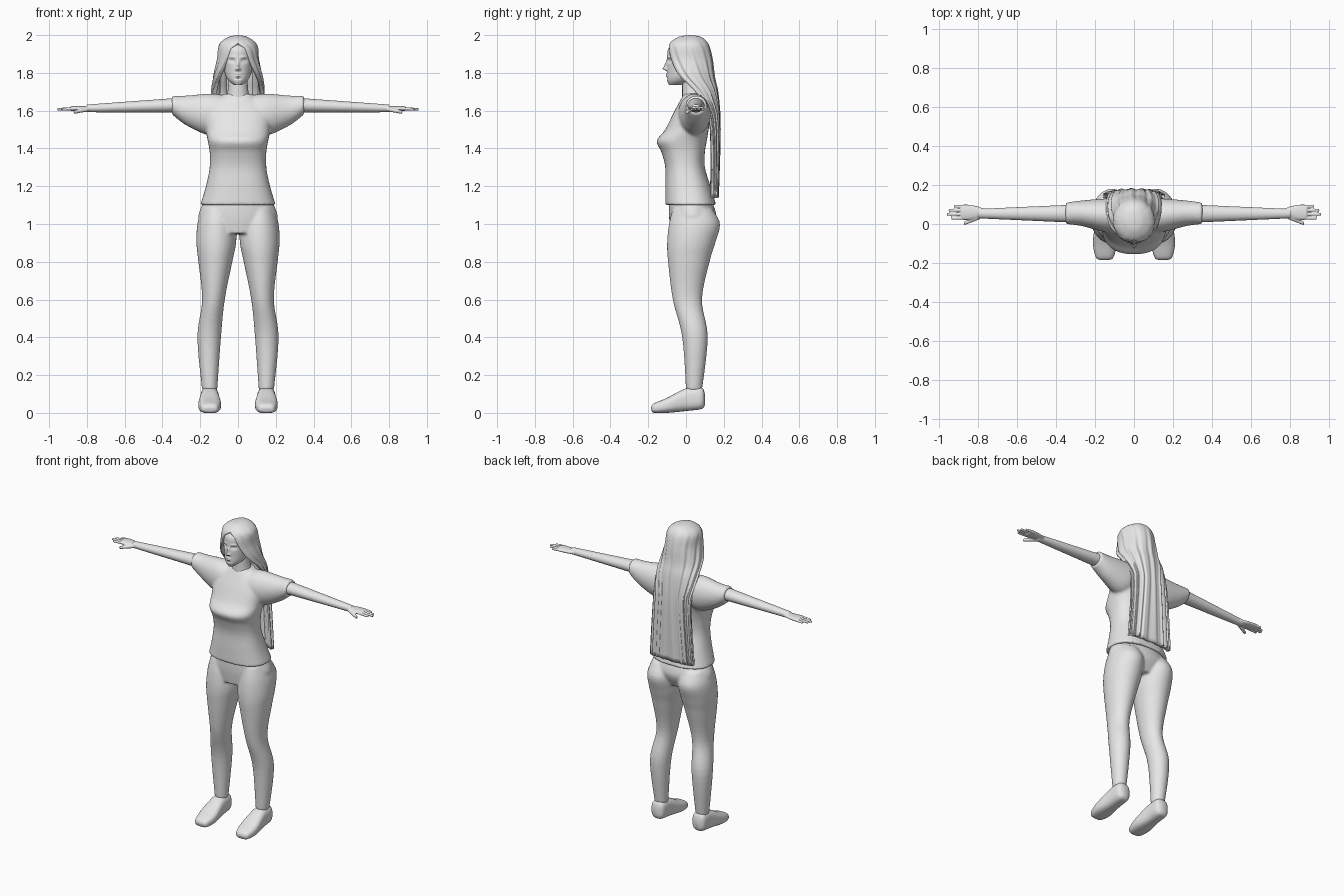
import bpy, bmesh
from math import sin, cos, pi, radians, exp
from mathutils import Vector

cube = bpy.data.objects.get("Cube")
if cube:
    bpy.data.objects.remove(cube, do_unlink=True)

colour = (0.8, 0.8, 0.8, 1)
grey = bpy.data.materials.new("plain_grey")
grey.use_nodes = True
grey.diffuse_color = colour
grey.node_tree.nodes["Principled BSDF"].inputs["Base Color"].default_value = colour

SIDES = {"left": 1, "right": -1}


def spline(rows, steps):
    """Smooth curve through rows of values, with slopes taken from the neighbours."""
    points = [Vector(row) for row in rows]
    last = len(points) - 1
    slopes = [(points[min(i + 1, last)] - points[max(i - 1, 0)]) / 2 for i in range(last + 1)]
    out = []
    for i in range(last):
        start, end = points[i], points[i + 1]
        for step in range(steps):
            t = step / steps
            ease = t * t * (3 - 2 * t)
            out.append(start.lerp(end, ease) + slopes[i] * t * (1 - t) ** 2
                       - slopes[i + 1] * t * t * (1 - t))
    return out + [points[last]]


def oval(low_a, high_a, low_b, high_b, angle, square):
    """Point on a rounded outline that fills the given bounds."""
    def reach(value):
        return abs(value) ** (2 / square) * (1 if value >= 0 else -1)
    return ((low_a + high_a + (high_a - low_a) * reach(cos(angle))) / 2,
            (low_b + high_b + (high_b - low_b) * reach(sin(angle))) / 2)


def loft(bm, rings, axis="z", sides=(1,), seg=40, steps=6, square=2):
    """Closed skin through rings of (position, low, high, low, high)."""
    for side in sides:
        rows = []
        for place, *bounds in spline(rings, steps):
            row = []
            for j in range(seg):
                a, b = oval(*bounds, 2 * pi * j / seg, square)
                x, y, z = {"x": (place, a, b), "y": (a, place, b), "z": (a, b, place)}[axis]
                row.append(bm.verts.new((x * side, y, z)))
            rows.append(row)
        for upper, lower in zip(rows, rows[1:]):
            for j in range(seg):
                bm.faces.new((upper[j - 1], upper[j], lower[j], lower[j - 1]))
        bm.faces.new(rows[0])
        bm.faces.new(rows[-1])
    bmesh.ops.recalc_face_normals(bm, faces=bm.faces)


def centred(rings):
    """Rings symmetric left to right, from (height, half width, front, back)."""
    return [(z, -half, half, front, back) for z, half, front, back in rings]


def finish(name, bm, voxel=0, smoothing=0):
    """Make the object; a voxel size blends its overlapping skins into one."""
    mesh = bpy.data.meshes.new(name)
    bm.to_mesh(mesh)
    bm.free()
    mesh.materials.append(grey)
    mesh.shade_smooth()
    part = bpy.data.objects.new(name, mesh)
    bpy.context.collection.objects.link(part)
    if voxel:
        blend = part.modifiers.new("blend", "REMESH")
        blend.mode = "VOXEL"
        blend.voxel_size = voxel
        blend.use_smooth_shade = True
        part.modifiers.new("soften", "SMOOTH").iterations = smoothing
    return part


# Shirt: body and both sleeves
bm = bmesh.new()
loft(bm, centred([(1.1, .2, -.11, .16), (1.2, .17, -.11, .13), (1.3, .15, -.11, .1),
                  (1.38, .15, -.13, .1), (1.44, .16, -.155, .11), (1.5, .17, -.11, .12),
                  (1.6, .17, -.06, .13), (1.69, .07, -.01, .1)]), square=2.4)
loft(bm, [(.06, -.04, .13, 1.5, 1.68), (.15, -.04, .13, 1.47, 1.69),
          (.27, -.01, .12, 1.52, 1.68), (.35, 0, .11, 1.58, 1.68)], "x", SIDES.values())
finish("shirt", bm, .008, 6)

# Trousers: hips and both legs
bm = bmesh.new()
loft(bm, centred([(1.14, .17, -.09, .13), (1.04, .21, -.09, .16), (.95, .17, -.08, .12)]))
loft(bm, [(1.08, .03, .19, -.07, .14), (1, .01, .215, -.09, .18), (.9, .01, .22, -.1, .155),
          (.8, .03, .21, -.095, .125), (.6, .07, .19, -.07, .085), (.4, .09, .215, -.02, .115),
          (.12, .11, .19, 0, .085)], "z", SIDES.values())
finish("trousers", bm, .008, 4)

# Shoes: rings run from toe to heel as (position, half width, sole, top)
foot = [(-.185, .02, .02, .03), (-.17, .045, 0, .05), (-.1, .06, 0, .08),
        (0, .05, .01, .13), (.08, .045, .02, .135), (.1, .02, .04, .1)]
for side, sign in SIDES.items():
    bm = bmesh.new()
    loft(bm, [(y, .15 - half, .15 + half, sole, top) for y, half, sole, top in foot],
         "y", [sign], square=2.7)
    finish(side + "_shoe", bm)


def rod(bm, start, end, radius, sign):
    """Finger with a rounded tip."""
    rings = []
    for along, size in ((0, 1), (.9, .9), (1, .4)):
        x, y, z = Vector(start).lerp(Vector(end), along)
        r = radius * size
        rings.append((x, y - r, y + r, z - r, z + r))
    loft(bm, rings, "x", [sign], seg=12)


# Arms: an even taper to the wrist, then a flat palm and five fingers
for side, sign in SIDES.items():
    bm = bmesh.new()
    arm = []
    for x in (.3, .55, .8):
        wide = .06 - .045 * x
        tall, middle = wide * .85, 1.64 - .035 * x
        arm.append((x, .053 - wide, .053 + wide, middle - tall, middle + tall))
    loft(bm, arm, "x", [sign])
    loft(bm, [(x, .06 - wide, .06 + wide, 1.598, 1.624)
              for x, wide in ((.77, .02), (.82, .035), (.87, .04), (.885, .03))], "x", [sign])
    for i, tip in enumerate((.935, .957, .948, .92)):
        y = .03 + .02 * i
        rod(bm, (.86, y, 1.611), (tip, y, 1.607), .0085, sign)
    rod(bm, (.79, .035, 1.608), (.87, .003, 1.592), .011, sign)
    finish(side + "_arm", bm, .004, 2)

# Neck
bm = bmesh.new()
loft(bm, centred([(1.62, .08, -.02, .11), (1.7, .055, -.02, .09), (1.8, .05, -.02, .09)]))
finish("neck", bm)

# Head: an egg shape with the features raised or pressed into the front
bm = bmesh.new()
loft(bm, centred([(1.735, .02, -.09, -.03), (1.76, .05, -.1, .03), (1.8, .07, -.1, .08),
                  (1.88, .08, -.1, .115), (1.94, .075, -.085, .11), (1.985, .02, 0, .05)]),
     seg=140, steps=16)


def raise_face(x, z, wide, tall, height):
    """Soft bump on both halves of the face; a negative height makes a hollow."""
    for v in bm.verts:
        if v.co.y < 0:
            across, up = (abs(v.co.x) - x) / wide, (v.co.z - z) / tall
            v.co.y -= height * exp(-across ** 2 - up ** 2)


nose_tip = raise_face(0, 1.822, .01, .008, .02)
nose_bridge = raise_face(0, 1.84, .007, .02, .012)
nostril = raise_face(.011, 1.818, .005, .005, .008)
eye_socket = raise_face(.031, 1.864, .015, .009, -.014)
eyeball = raise_face(.031, 1.863, .009, .005, .007)
brow = raise_face(.033, 1.884, .018, .005, .005)
upper_lip = raise_face(0, 1.793, .015, .004, .007)
lower_lip = raise_face(0, 1.782, .013, .004, .007)
under_lip = raise_face(0, 1.77, .016, .004, -.004)
finish("head", bm)

# Hair: a shell open at the face that becomes a long curtain down the back
bm = bmesh.new()
rows, seg = [], 120
for z, left, right, front, back in spline(centred([
        (2, 0, .02, .02), (1.99, .05, -.04, .08), (1.95, .1, -.09, .12), (1.87, .11, -.1, .14),
        (1.78, .13, -.08, .15), (1.68, .14, 0, .17), (1.5, .14, .08, .18), (1.14, .16, .1, .17)]), 8):
    spread = radians(min(180, max(80, 85 + 220 * (z - 1.6) + 500 * max(0, z - 1.93))))
    flatness = 2 + 2 * max(0, 1.75 - z)
    row = []
    for j in range(seg + 1):
        turn = 2 * j / seg - 1
        wave = .003 * min(1, 5 * (2 - z)) * (sin(31 * turn) + sin(53 * turn) / 2)
        x, y = oval(left - wave, right + wave, front - wave, back + wave,
                    pi / 2 + turn * spread, flatness)
        row.append(bm.verts.new((x, y, z)))
    rows.append(row)
for upper, lower in zip(rows, rows[1:]):
    for j in range(seg):
        bm.faces.new((upper[j], lower[j], lower[j + 1], upper[j + 1]))
bmesh.ops.remove_doubles(bm, verts=bm.verts, dist=.0004)
hair = finish("hair", bm)
shell = hair.modifiers.new("thickness", "SOLIDIFY")
shell.thickness = .022
shell.offset = -1
